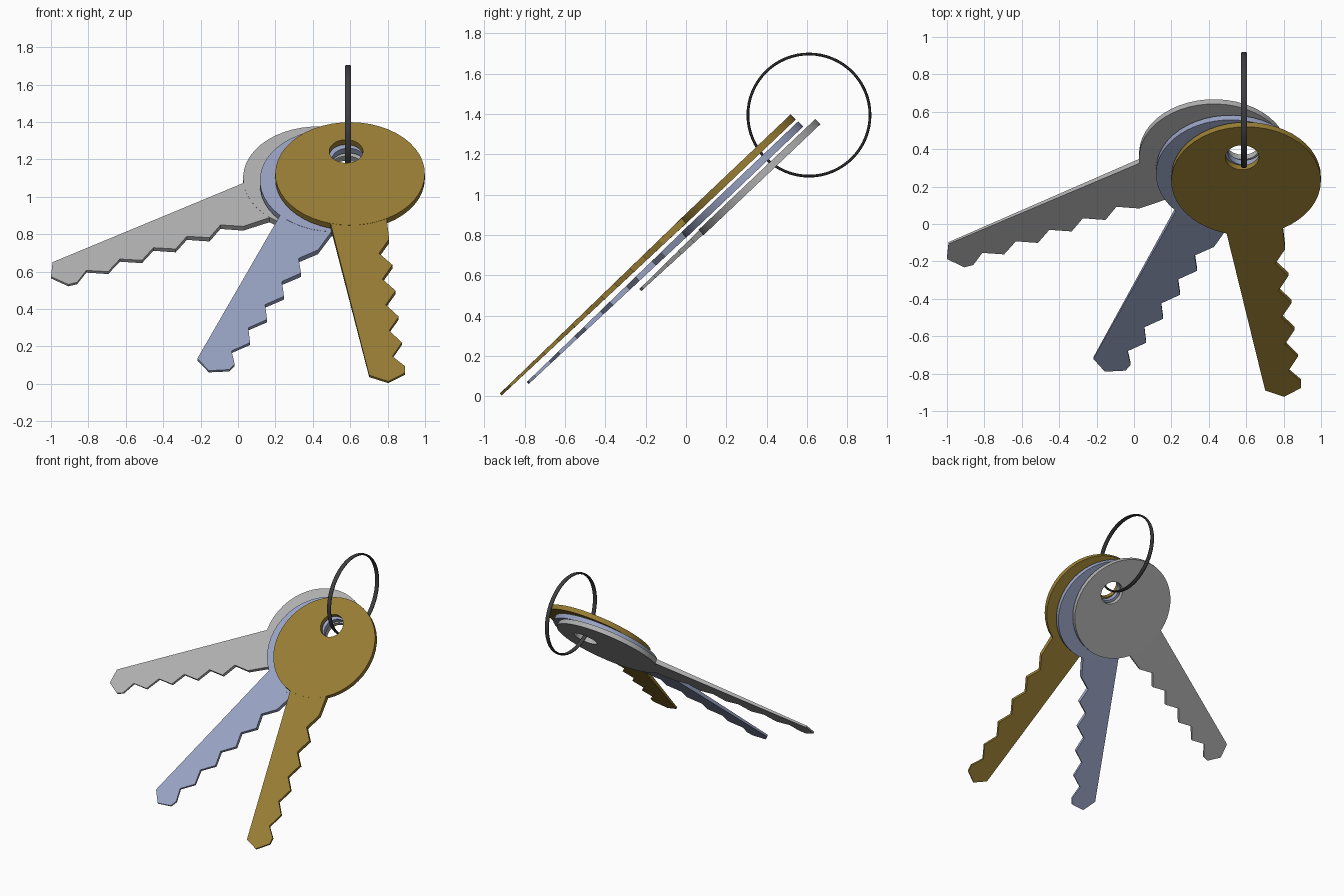
import bpy, bmesh
from math import cos, sin, pi, radians
from mathutils import Matrix

cube = bpy.data.objects.get("Cube")
if cube:
    bpy.data.objects.remove(cube)


def material(name, rgb, metallic=0.0):
    m = bpy.data.materials.new(name)
    m.use_nodes = True
    color = (*rgb, 1)
    m.diffuse_color = color
    m.node_tree.nodes["Principled BSDF"].inputs["Base Color"].default_value = color
    return m


def finish(name, bm, mat, matrix):
    bmesh.ops.recalc_face_normals(bm, faces=bm.faces)
    me = bpy.data.meshes.new(name)
    bm.to_mesh(me)
    bm.free()
    me.materials.append(mat)
    ob = bpy.data.objects.new(name, me)
    bpy.context.collection.objects.link(ob)
    ob.matrix_world = matrix
    bpy.ops.object.select_all(action='DESELECT')
    ob.select_set(True)
    bpy.context.view_layer.objects.active = ob
    bpy.ops.object.shade_smooth_by_angle(angle=radians(30))
    return ob


def bridge(bm, loops):
    """Join closed loops of equal length into a closed tube."""
    for a, b in zip(loops, loops[1:] + loops[:1]):
        for i in range(len(a)):
            j = (i + 1) % len(a)
            bm.faces.new((a[i], a[j], b[j], b[i]))


# Round bow of a key, with an off-centre hole
def key_head(name, mat, matrix, radius=0.4, hole=0.09, hole_y=0.175, half=0.018, n=48):
    bm = bmesh.new()

    def circle(r, y, z):
        return [bm.verts.new((r * cos(2 * pi * i / n), y + r * sin(2 * pi * i / n), z))
                for i in range(n)]
    bridge(bm, [circle(radius, 0, half), circle(radius, 0, -half),
                circle(hole, hole_y, -half), circle(hole, hole_y, half)])
    finish(name, bm, mat, matrix)


# Toothed blade running along -y, thinning towards the tip
def key_blade(name, mat, matrix, teeth=5):
    outline = [(0.154, 0.33)]
    for i in range(teeth):
        outline.append((0.147 - 0.007 * i, 0.526 + 0.2 * i))
        outline.append((0.080 - 0.006 * i, 0.629 + 0.199 * i))
    outline += [(0.114, 1.51), (0.107, 1.56), (0.01, 1.614), (-0.085, 1.555), (-0.152, 0.33)]
    bm = bmesh.new()

    def layer(side):
        return [bm.verts.new((x, -a, side * (0.0175 - 0.0085 * (a - 0.33))))
                for x, a in outline]
    top, bottom = layer(1), layer(-1)
    bm.faces.new(top)
    bm.faces.new(bottom[::-1])
    for i in range(len(top)):
        j = (i + 1) % len(top)
        bm.faces.new((top[i], bottom[i], bottom[j], top[j]))
    finish(name, bm, mat, matrix)


# Three keys fanned out on one tilted plane, stacked along its normal
tilt = Matrix.Rotation(radians(43.5), 4, 'X')
keys = [
    ("gold", (0.314, 0.205, 0.034), (0.599, 0.94, 0.639), 6.9),
    ("blue", (0.314, 0.361, 0.539), (0.517, 0.943, 0.588), -25),
    ("grey", (0.434, 0.434, 0.434), (0.427, 1.013, 0.538), -62.5),
]
for label, rgb, place, turn in keys:
    mat = material(label + " metal", rgb)
    matrix = tilt @ Matrix.Translation(place) @ Matrix.Rotation(radians(turn), 4, 'Z')
    key_head(label + "_key_head", mat, matrix)
    key_blade(label + "_key_blade", mat, matrix)

# Flattened wire ring through the holes
bm = bmesh.new()
segments, sides = 64, 8
loops = []
for i in range(segments):
    t = 2 * pi * i / segments
    loop = []
    for k in range(sides):
        s = 2 * pi * (k + 0.5) / sides
        r = 0.303 + 0.0075 * cos(s)
        loop.append(bm.verts.new((0.017 * sin(s), r * cos(t), r * sin(t))))
    loops.append(loop)
bridge(bm, loops)
finish("key_ring", bm, material("dark steel", (0.05, 0.05, 0.053)),
       Matrix.Translation((0.588, 0.61, 1.395)))
